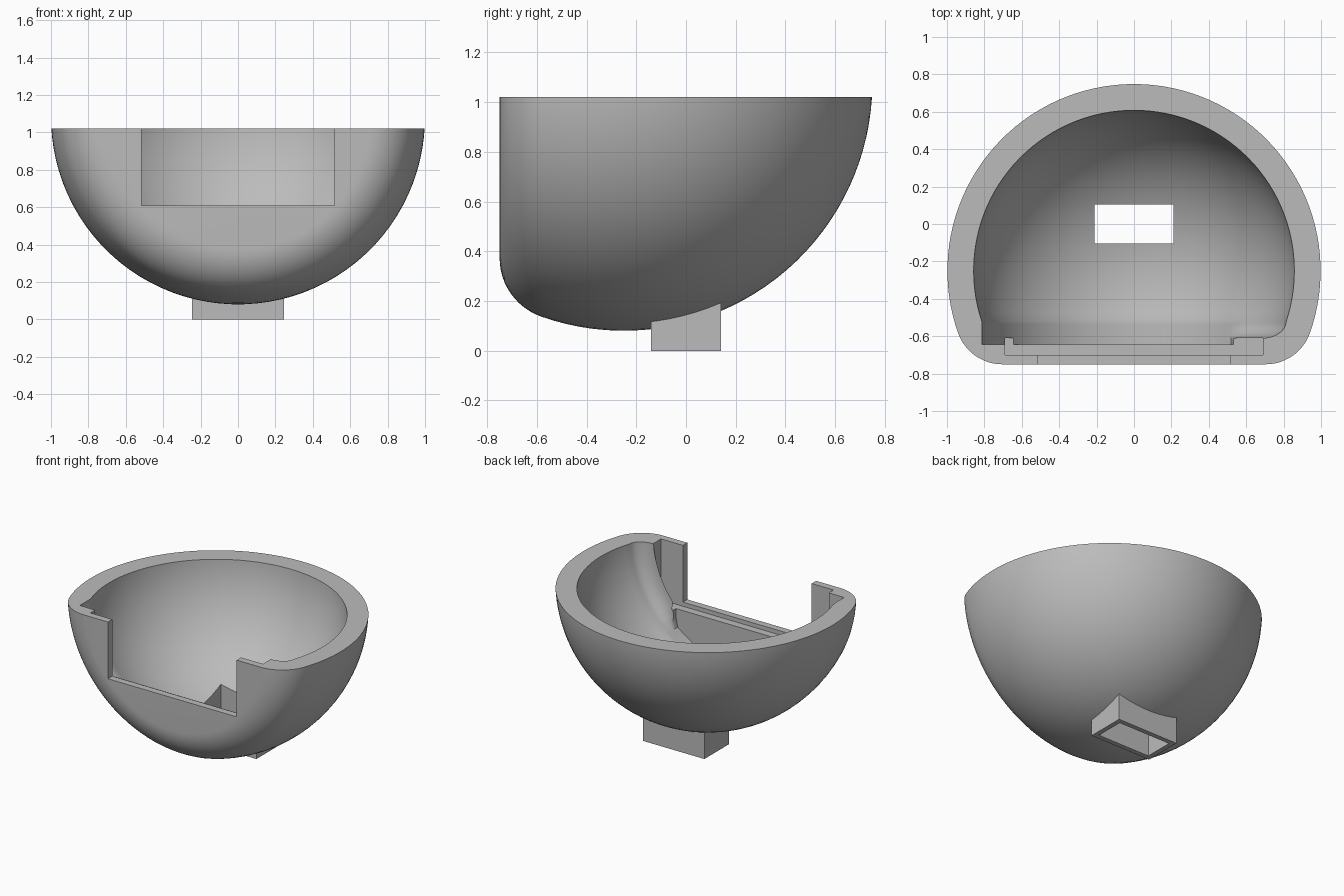
import bpy, bmesh, math
from mathutils import Vector

cube = bpy.data.objects.get("Cube")
if cube:
    bpy.data.objects.remove(cube, do_unlink=True)

CENTRE = Vector((0, -0.25, 1.08))   # centre of both spheres
SEGS = 96

grey = bpy.data.materials.new("plain grey")
grey.use_nodes = True
grey.diffuse_color = (0.5, 0.5, 0.5, 1)
grey.node_tree.nodes["Principled BSDF"].inputs["Base Color"].default_value = (0.5, 0.5, 0.5, 1)


def make(name, bm):
    bmesh.ops.recalc_face_normals(bm, faces=bm.faces)
    mesh = bpy.data.meshes.new(name)
    bm.to_mesh(mesh)
    bm.free()
    mesh.materials.append(grey)
    obj = bpy.data.objects.new(name, mesh)
    bpy.context.collection.objects.link(obj)
    return obj


def box(name, lo, hi):
    bm = bmesh.new()
    bmesh.ops.create_cube(bm, size=1)
    for v in bm.verts:
        v.co = Vector([l + (c + 0.5) * (h - l) for c, l, h in zip(v.co, lo, hi)])
    return make(name, bm)


def lathe(name, profile):
    """Turn profile(angle) -> [(radius, y)] about the front-back axis."""
    bm = bmesh.new()
    rings = []
    for i in range(SEGS):
        a = math.tau * (i + 0.5) / SEGS
        rings.append([bm.verts.new(CENTRE + Vector((r * math.cos(a), y, r * math.sin(a))))
                      for r, y in profile(a)])
    for i, ring in enumerate(rings):
        after = rings[(i + 1) % SEGS]
        for j in range(len(ring) - 1):
            bm.faces.new((ring[j], ring[j + 1], after[j + 1], after[j]))
    bm.faces.new([ring[-1] for ring in rings])
    bm.faces.new([ring[0] for ring in rings])
    return make(name, bm)


def arc(radius, start, end, steps, r0=0, y0=0):
    """Arc points; the angle is measured from the back pole."""
    return [(r0 + radius * math.sin(t), y0 + radius * math.cos(t))
            for t in (start + (end - start) * k / steps for k in range(steps + 1))]


def outer_profile(a):
    fillet = 0.25
    ring = math.sqrt(0.75 - fillet)
    tangent = math.pi / 2 + math.asin(1 / 3)
    return (arc(1, 0.01, tangent, 36) +
            arc(fillet, tangent, math.pi, 12, ring, -0.25)[1:])


def inner_profile(a):
    # straight front collar, rounded only near the rim on the left side
    below = -math.degrees(math.atan2(math.sin(a), math.cos(a)))
    t = max(0, min(1, (50 - below) / 10)) if -60 < below < 50 else 0
    pts = arc(0.86, 0.01, math.acos(-0.27 / 0.86), 36)
    for k in range(1, 9):
        b = math.pi / 2 * k / 8
        rounded = Vector((0.69 + 0.126 * math.cos(b), -0.27 - 0.09 * math.sin(b)))
        sharp = Vector((0.816, -0.27 - 0.1 * k / 8))
        pts.append(tuple(sharp.lerp(rounded, t)))
    pts.append((0.816 - 0.128 * t, -0.395))
    return pts


def boolean(obj, cutter):
    mod = obj.modifiers.new("cut", 'BOOLEAN')
    mod.operation = 'DIFFERENCE'
    mod.solver = 'EXACT'
    mod.object = cutter
    bpy.context.view_layer.objects.active = obj
    bpy.ops.object.modifier_apply(modifier=mod.name)


# main parts
shell = lathe("bowl_shell", outer_profile)
foot = box("hollow_foot", (-0.245, -0.14, 0), (0.245, 0.14, 0.21))

# cutters
body = lathe("body_cutter", outer_profile)
cavity = lathe("cavity_cutter", inner_profile)
top = box("top_cutter", (-2, -2, 1.02), (2, 2, 3))
window = box("window_cutter", (-0.515, -1, 0.61), (0.515, -0.6, 1.5))
recess = box("recess_cutter", (-0.69, -0.7, 0.58), (0.69, -0.61, 1.5))
slot = box("slot_cutter", (-0.21, -0.105, -0.5), (0.21, 0.105, 0.6))

for cutter in (cavity, top, recess, window, slot):
    boolean(shell, cutter)
for cutter in (body, slot):
    boolean(foot, cutter)
for cutter in (body, cavity, top, window, recess, slot):
    bpy.data.objects.remove(cutter, do_unlink=True)

# smooth curved surfaces, crisp edges
for obj in (shell, foot):
    bpy.ops.object.select_all(action='DESELECT')
    obj.select_set(True)
    bpy.context.view_layer.objects.active = obj
    bpy.ops.object.shade_smooth_by_angle(angle=math.radians(30))
